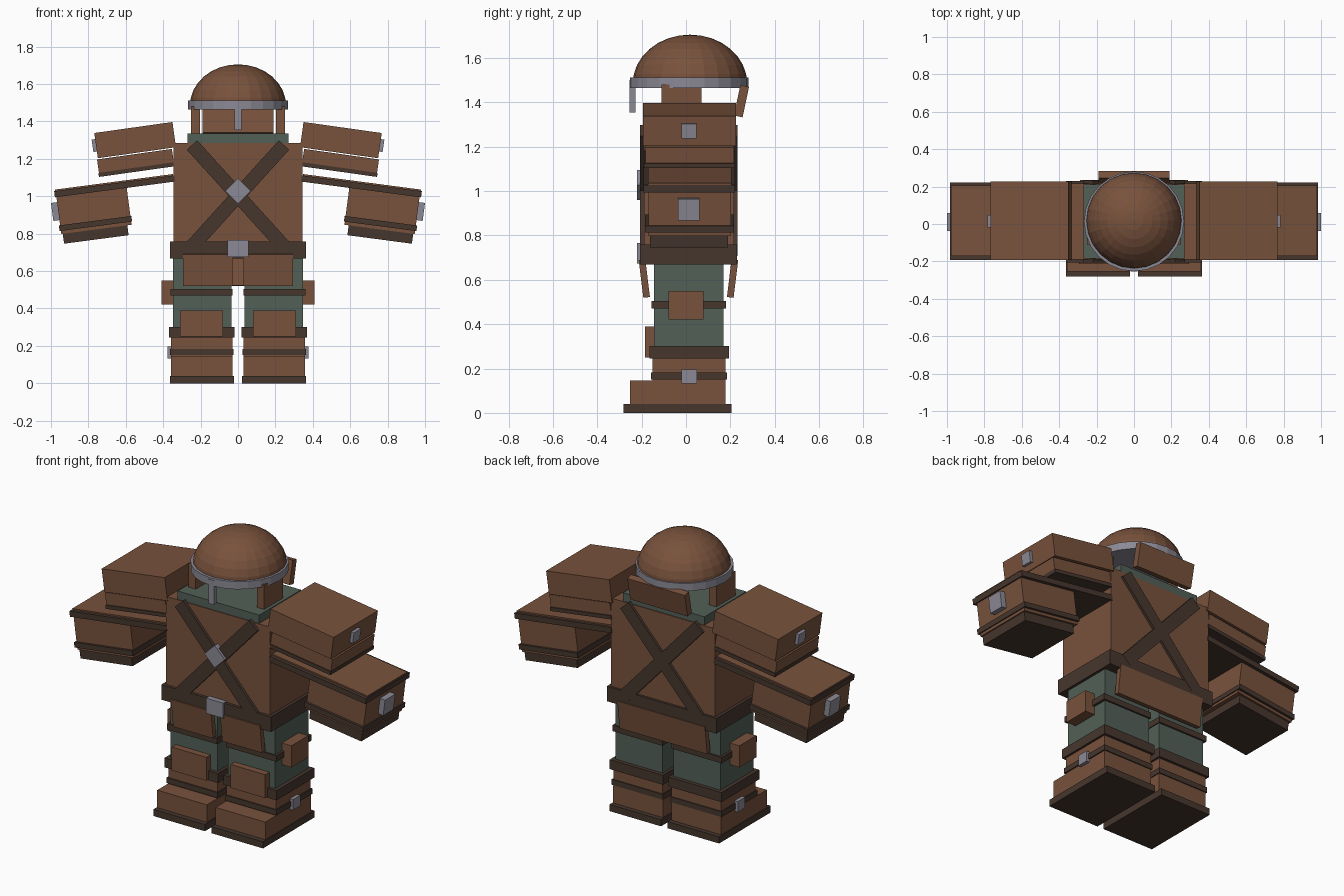
import bpy, math
from math import radians, sin, cos

if "Cube" in bpy.data.objects:
    bpy.data.objects.remove(bpy.data.objects["Cube"])


def material(name, rgb):
    m = bpy.data.materials.new(name)
    m.diffuse_color = (*rgb, 1)
    m.use_nodes = True
    m.node_tree.nodes["Principled BSDF"].inputs["Base Color"].default_value = m.diffuse_color
    return m


BROWN = material("brown_leather", (0.188, 0.084, 0.045))
DARK = material("dark_leather", (0.061, 0.037, 0.027))
GREEN = material("green_cloth", (0.085, 0.117, 0.096))
STEEL = material("grey_steel", (0.26, 0.255, 0.305))


def box(name, x, y, z, mat, rot=(0, 0, 0)):
    """Box from (min, max) ranges, rotated in degrees about its centre."""
    c = [(r[0] + r[1]) / 2 for r in (x, y, z)]
    bpy.ops.mesh.primitive_cube_add(size=1, location=c, rotation=[radians(a) for a in rot])
    o = bpy.context.object
    o.scale = [abs(r[1] - r[0]) for r in (x, y, z)]
    o.name = name
    o.data.materials.append(mat)
    return o


def pair(name, x, y, z, mat):
    """The same upright box on both sides."""
    for s, side in ((1, "right"), (-1, "left")):
        box(f"{name}_{side}", (s * x[0], s * x[1]), y, z, mat)


def arm_pair(name, pivot, u, y, v, mat, tilt=7.5):
    """Box in a frame sloping down and outward from the pivot, on both sides."""
    t = radians(tilt)
    uc, vc = sum(u) / 2, sum(v) / 2
    cx = pivot[0] + uc * cos(t) + vc * sin(t)
    cz = pivot[1] - uc * sin(t) + vc * cos(t)
    hu, hv = (u[1] - u[0]) / 2, (v[1] - v[0]) / 2
    for s, side in ((1, "right"), (-1, "left")):
        box(f"{name}_{side}", (s * cx - hu, s * cx + hu), y, (cz - hv, cz + hv), mat, (0, s * tilt, 0))


# Helmet dome: upper half of a squashed sphere
bpy.ops.mesh.primitive_uv_sphere_add(segments=24, ring_count=16, radius=1, location=(0, 0.018, 1.485))
dome = bpy.context.object
dome.name = "helmet_dome"
dome.scale = (0.257, 0.258, 0.22)
for v in dome.data.vertices:
    v.co.z = max(v.co.z, 0)
dome.data.materials.append(BROWN)

# Helmet rim, nose bar, cheek flaps and neck guard
bpy.ops.mesh.primitive_cylinder_add(vertices=24, radius=0.267, depth=0.046, location=(0, 0.014, 1.488))
rim = bpy.context.object
rim.name = "helmet_rim"
rim.data.materials.append(STEEL)
box("nose_bar", (-0.018, 0.018), (-0.255, -0.227), (1.355, 1.5), STEEL)
pair("cheek_flap", (0.203, 0.25), (-0.11, 0.07), (1.335, 1.48), BROWN)
box("neck_guard", (-0.19, 0.19), (0.23, 0.27), (1.335, 1.475), BROWN, (-12, 0, 0))

# Torso
box("torso", (-0.345, 0.345), (-0.19, 0.217), (0.7, 1.285), BROWN)
box("collar", (-0.27, 0.27), (-0.185, 0.212), (1.24, 1.335), GREEN)
for side, y in (("front", (-0.207, -0.185)), ("back", (0.21, 0.232))):
    for i, a in enumerate((47.8, -47.8)):
        box(f"strap_{side}_{i}", (-0.366, 0.366), y, (0.965, 1.04), DARK, (0, a, 0))
box("chest_stud", (-0.048, 0.048), (-0.222, -0.19), (0.98, 1.076), STEEL, (0, 45, 0))
box("belt", (-0.363, 0.363), (-0.207, 0.231), (0.668, 0.758), DARK)
box("belt_buckle", (-0.057, 0.057), (-0.222, -0.19), (0.674, 0.765), STEEL)

# Skirt plates
for s, side in ((1, "right"), (-1, "left")):
    box(f"skirt_front_{side}", (s * 0.03, s * 0.295), (-0.203, -0.173), (0.52, 0.692), BROWN, (7, 0, 0))
box("skirt_back", (-0.29, 0.29), (0.195, 0.225), (0.52, 0.692), BROWN, (-7, 0, 0))

# Legs
pair("trouser_leg", (0.035, 0.347), (-0.145, 0.17), (0.25, 0.7), GREEN)
pair("thigh_strap", (0.03, 0.362), (-0.155, 0.18), (0.47, 0.505), DARK)
pair("thigh_pouch", (0.345, 0.41), (-0.08, 0.08), (0.42, 0.55), BROWN)
pair("knee_band", (0.018, 0.37), (-0.165, 0.193), (0.245, 0.302), DARK)
pair("knee_pad", (0.08, 0.31), (-0.185, -0.14), (0.25, 0.39), BROWN)

# Boots
pair("boot_shaft", (0.03, 0.357), (-0.15, 0.178), (0.03, 0.25), BROWN)
pair("boot_foot", (0.029, 0.358), (-0.253, 0.178), (0.03, 0.145), BROWN)
pair("boot_sole", (0.022, 0.363), (-0.282, 0.205), (0, 0.04), DARK)
pair("boot_strap", (0.025, 0.364), (-0.157, 0.184), (0.15, 0.182), DARK)
pair("boot_buckle", (0.35, 0.378), (-0.02, 0.05), (0.132, 0.196), STEEL)

# Shoulder armour, measured from the middle of the upper plate
P = (0.55, 1.3)
arm_pair("shoulder_plate", P, (-0.211, 0.211), (-0.193, 0.226), (-0.068, 0.068), BROWN, 8)
arm_pair("shoulder_lower_plate", P, (-0.188, 0.216), (-0.183, 0.216), (-0.148, -0.074), BROWN, 8)
arm_pair("shoulder_trim", P, (-0.188, 0.219), (-0.189, 0.222), (-0.168, -0.146), DARK, 8)
arm_pair("shoulder_buckle", P, (0.2, 0.23), (-0.02, 0.047), (-0.032, 0.035), STEEL, 8)

# Forearm armour, measured from its outer top corner
Q = (0.981, 1.027)
arm_pair("forearm_bar", Q, (-0.645, 0.002), (-0.192, 0.222), (-0.033, 0), DARK)
arm_pair("forearm_top", Q, (-0.64, -0.004), (-0.172, 0.205), (-0.03, 0.008), BROWN)
arm_pair("gauntlet", Q, (-0.385, -0.006), (-0.17, 0.202), (-0.232, -0.02), BROWN)
arm_pair("gauntlet_band", Q, (-0.39, 0.001), (-0.184, 0.216), (-0.215, -0.185), DARK)
arm_pair("glove", Q, (-0.362, -0.014), (-0.162, 0.19), (-0.285, -0.228), DARK)
arm_pair("gauntlet_buckle", Q, (-0.01, 0.027), (-0.037, 0.06), (-0.157, -0.06), STEEL)
